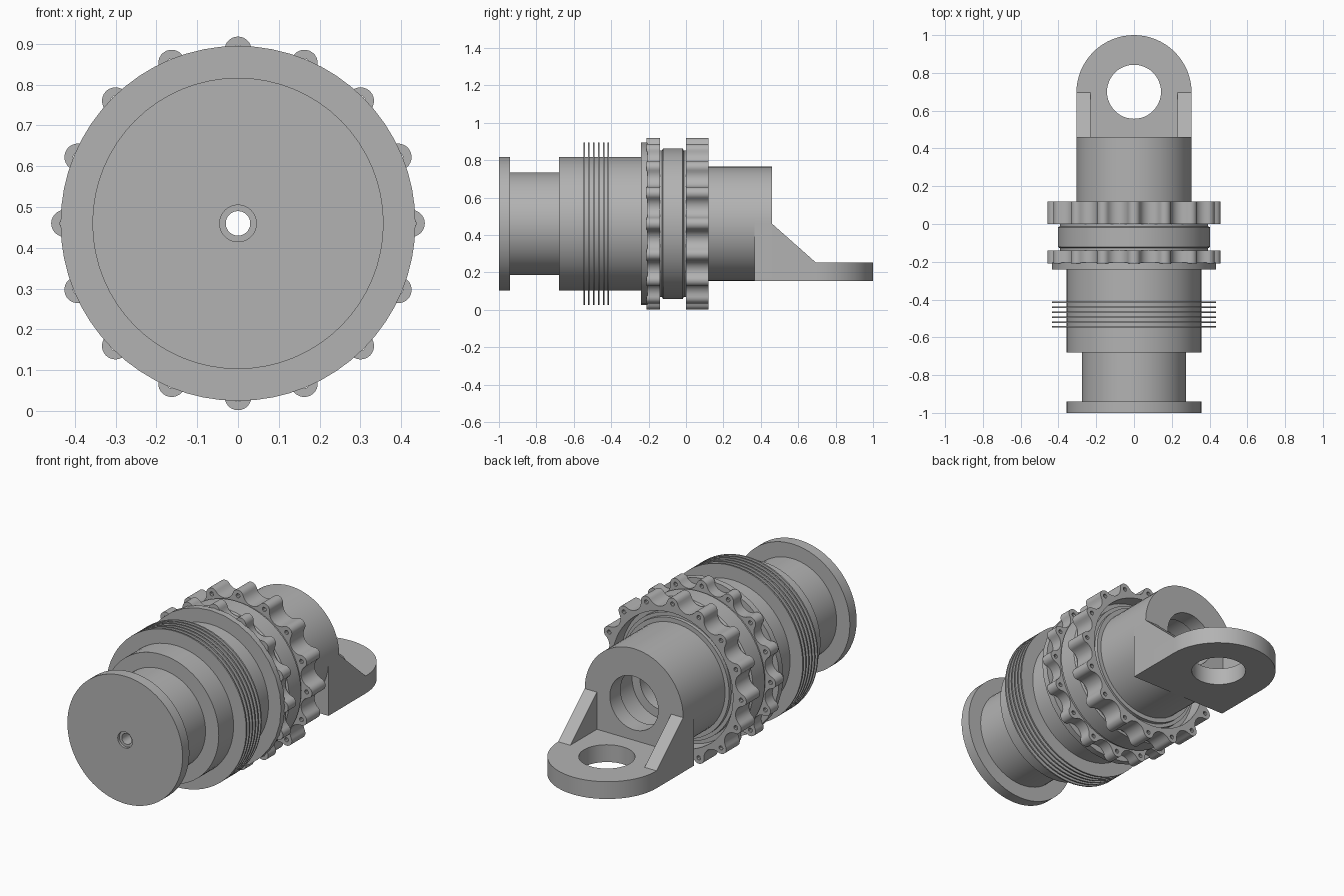
import bpy, bmesh, math
from mathutils import Vector

if "Cube" in bpy.data.objects:
    bpy.data.objects.remove(bpy.data.objects["Cube"], do_unlink=True)

MID = 0.46      # height of the main axis
BORE = 0.03     # radius of the central bore
HALF = 0.305    # half width of the bracket
PI = math.pi

grey = bpy.data.materials.new("plain_grey")
grey.use_nodes = True
grey.diffuse_color = (0.45, 0.45, 0.45, 1)
grey.node_tree.nodes["Principled BSDF"].inputs["Base Color"].default_value = (0.45, 0.45, 0.45, 1)


def finish(name, bm):
    """Turn a bmesh into a shaded object."""
    bmesh.ops.remove_doubles(bm, verts=bm.verts, dist=0.0002)
    bmesh.ops.recalc_face_normals(bm, faces=bm.faces)
    mesh = bpy.data.meshes.new(name)
    bm.to_mesh(mesh)
    bm.free()
    mesh.materials.append(grey)
    obj = bpy.data.objects.new(name, mesh)
    bpy.context.collection.objects.link(obj)
    bpy.ops.object.select_all(action='DESELECT')
    obj.select_set(True)
    bpy.context.view_layer.objects.active = obj
    bpy.ops.object.shade_smooth_by_angle(angle=math.radians(30))
    return obj


def lathe(name, profile, sides=64):
    """Spin a closed (y, radius) profile around the main axis."""
    bm = bmesh.new()
    rings = []
    for i in range(sides):
        a = 2 * PI * i / sides
        rings.append([bm.verts.new((r * math.sin(a), y, MID + r * math.cos(a)))
                      for y, r in profile])
    n = len(profile)
    for i in range(sides):
        p, q = rings[i], rings[(i + 1) % sides]
        for j in range(n):
            k = (j + 1) % n
            bm.faces.new((p[j], p[k], q[k], q[j]))
    return finish(name, bm)


def collar(name, y0, y1, outer, inner=BORE, sides=64):
    return lathe(name, [(y0, inner), (y0, outer), (y1, outer), (y1, inner)], sides)


def arc(cx, cy, r, a0, a1, n):
    return [(cx + r * math.cos(a0 + (a1 - a0) * i / n),
             cy + r * math.sin(a0 + (a1 - a0) * i / n)) for i in range(n + 1)]


def circle(cx, cy, r, n=48):
    return arc(cx, cy, r, 0, 2 * PI, n)[:-1]


def plate(name, loops, lo, hi, axis):
    """Extrude flat outlines (the first is the edge, the rest are holes) along an axis."""
    curve = bpy.data.curves.new(name, 'CURVE')
    curve.dimensions = '2D'
    curve.fill_mode = 'BOTH'
    curve.extrude = (hi - lo) / 2
    for loop in loops:
        spline = curve.splines.new('POLY')
        spline.points.add(len(loop) - 1)
        for point, (a, b) in zip(spline.points, loop):
            point.co = (a, b, 0, 1)
        spline.use_cyclic_u = True
    temp = bpy.data.objects.new("outline", curve)
    bpy.context.collection.objects.link(temp)
    depsgraph = bpy.context.evaluated_depsgraph_get()
    mesh = bpy.data.meshes.new_from_object(temp.evaluated_get(depsgraph))
    bm = bmesh.new()
    bm.from_mesh(mesh)
    bpy.data.objects.remove(temp, do_unlink=True)
    bpy.data.meshes.remove(mesh)
    for v in bm.verts:
        a, b, h = v.co.x, v.co.y, v.co.z + (lo + hi) / 2
        v.co = {'X': (h, a, b), 'Y': (a, h, b), 'Z': (a, b, h)}[axis]
    return finish(name, bm)


def toothed_ring(name, y0, y1, inner, teeth=16):
    """Ring with round teeth, hollow valleys and a pin hole in each tooth."""
    tooth_c, tooth_r, valley_c = 0.425, 0.033, 0.46
    half = PI / teeth
    t = Vector((tooth_c, 0))
    v = Vector((math.cos(half), math.sin(half))) * valley_c
    d = v - t
    lean = math.atan2(d.y, d.x)
    sweep = lean - half
    unit = arc(t.x, t.y, tooth_r, -lean, lean, 10)
    unit += arc(v.x, v.y, d.length - tooth_r, PI + lean, PI + lean - 2 * sweep, 10)[1:-1]
    outline, holes = [], []
    for i in range(teeth):
        a = 2 * half * i
        c, s = math.cos(a), math.sin(a)
        outline += [(x * c - y * s, MID + x * s + y * c) for x, y in unit]
        holes.append(circle(tooth_c * c, MID + tooth_c * s, 0.012, 10))
    return plate(name, [outline, circle(0, MID, inner, 64)] + holes, y0, y1, 'Y')


# Front end cap with a counterbored hole, and the neck behind it
lathe("end_cap", [(-1, 0.045), (-1, 0.357), (-0.94, 0.357), (-0.94, BORE),
                  (-0.985, BORE), (-0.985, 0.045)])
collar("neck", -0.945, -0.67, 0.275)

# Housing, cooling fins and flange
collar("housing", -0.68, -0.135, 0.357)
for i in range(6):
    y = -0.545 + 0.026 * i
    collar("fin", y - 0.004, y + 0.004, 0.435, 0.35)
collar("flange", -0.24, -0.205, 0.435, 0.34, 32)

# Two toothed rings with a grooved drum between them
toothed_ring("front_toothed_ring", -0.21, -0.14, 0.34)
lathe("drum", [(-0.145, BORE), (-0.145, 0.392), (-0.128, 0.392), (-0.122, 0.403),
               (-0.018, 0.403), (-0.012, 0.392), (0.005, 0.392), (0.005, BORE)])
toothed_ring("rear_toothed_ring", 0.0, 0.12, 0.375)

# Stepped seat inside the rear ring, and the hollow tube
lathe("seat", [(0, 0.3), (0, 0.38), (0.04, 0.38), (0.04, 0.35), (0.07, 0.35),
               (0.07, 0.33), (0.09, 0.33), (0.09, 0.3)])
lathe("tube", [(0, BORE), (0, HALF), (0.37, HALF), (0.37, 0.18), (0.22, 0.18),
               (0.22, 0.13), (0.12, 0.13), (0.12, BORE)])

# Bracket: arched wall, rounded lug and two gussets
wall = arc(0, MID, HALF, 0, PI, 32) + [(-HALF, 0.155), (HALF, 0.155)]
plate("bracket_wall", [wall, circle(0, MID, 0.15)], 0.365, 0.46, 'Y')
lug = [(HALF, 0.45)] + arc(0, 0.695, HALF, 0, PI, 32) + [(-HALF, 0.45)]
plate("bracket_lug", [lug, circle(0, 0.70, 0.143)], 0.155, 0.252, 'Z')
gusset = [(0.455, 0.24), (0.695, 0.24), (0.695, 0.252), (0.46, 0.46), (0.455, 0.46)]
plate("left_gusset", [gusset], 0.23, HALF, 'X')
plate("right_gusset", [gusset], -HALF, -0.23, 'X')
